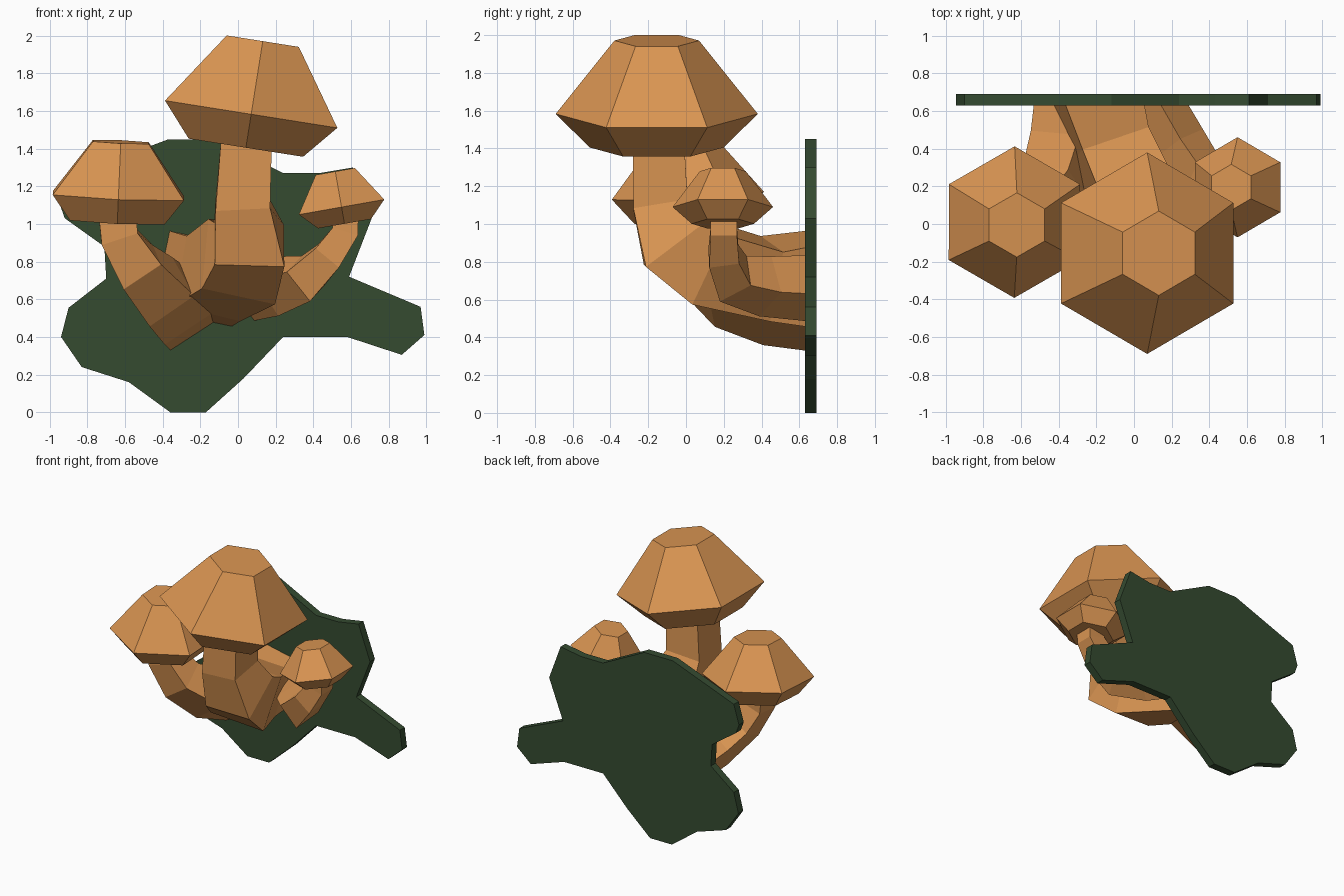
import bpy, bmesh
from math import cos, sin, pi, radians
from mathutils import Vector, Matrix, Euler

if "Cube" in bpy.data.objects:
    bpy.data.objects.remove(bpy.data.objects["Cube"])


def material(name, rgb):
    m = bpy.data.materials.new(name)
    m.diffuse_color = (*rgb, 1)
    m.use_nodes = True
    m.node_tree.nodes["Principled BSDF"].inputs["Base Color"].default_value = m.diffuse_color
    return m


ORANGE = material("fungus_orange", (0.70, 0.30, 0.085))
GREEN = material("moss_green", (0.035, 0.07, 0.03))


def loft(name, rings, mat):
    """Skin a stack of equal-sized vertex rings and cap both ends."""
    bm = bmesh.new()
    loops = [[bm.verts.new(p) for p in ring] for ring in rings]
    n = len(loops[0])
    for a, b in zip(loops, loops[1:]):
        for i in range(n):
            j = (i + 1) % n
            bm.faces.new((a[i], a[j], b[j], b[i]))
    bm.faces.new(loops[0][::-1])
    bm.faces.new(loops[-1])
    bmesh.ops.recalc_face_normals(bm, faces=bm.faces)
    mesh = bpy.data.meshes.new(name)
    bm.to_mesh(mesh)
    bm.free()
    mesh.materials.append(mat)
    obj = bpy.data.objects.new(name, mesh)
    bpy.context.collection.objects.link(obj)
    return obj


def mushroom_cap(name, center, tilt_x, tilt_y, profile):
    """Six-sided cap; profile holds (radius, height) around the widest ring."""
    rot = Euler((radians(tilt_x), radians(tilt_y), 0)).to_matrix()
    rings = [[Vector(center) + rot @ Vector((r * cos(pi / 2 + k * pi / 3),
                                             r * sin(pi / 2 + k * pi / 3), h))
              for k in range(6)] for r, h in profile]
    return loft(name, rings, ORANGE)


def stem(name, path):
    """Square tube swept from the cap down and back into the plate."""
    pts = [Vector(p[:3]) for p in path]
    tangent = Vector((0, 0, -1))
    u, v = Vector((1, 0, 0)), Vector((0, 1, 0))
    rings = []
    for i, p in enumerate(pts):
        if i == 0:
            t = tangent
        elif i == len(pts) - 1:
            t = Vector((0, 1, 0))
        else:
            t = ((p - pts[i - 1]).normalized()
                 + (pts[i + 1] - p).normalized()).normalized()
        turn = tangent.rotation_difference(t)
        u, v, tangent = turn @ u, turn @ v, t
        h = path[i][3] / 2
        rings.append([p + u * h * a + v * h * b
                      for a, b in ((-1, -1), (1, -1), (1, 1), (-1, 1))])
    return loft(name, rings, ORANGE)


# Bark backing plate
outline = [(-0.36, 0), (-0.17, 0), (0.03, 0.18), (0.24, 0.40), (0.58, 0.40),
           (0.87, 0.305), (0.99, 0.41), (0.97, 0.56), (0.59, 0.72),
           (0.71, 1.03), (0.61, 1.30), (0.43, 1.27), (0.24, 1.27),
           (-0.12, 1.45), (-0.37, 1.45), (-0.90, 1.25), (-0.945, 1.10),
           (-0.92, 1.03), (-0.71, 0.88), (-0.70, 0.71), (-0.90, 0.555),
           (-0.94, 0.40), (-0.83, 0.24), (-0.58, 0.16)]
loft("backing_plate", [[(x, y, z) for x, z in outline] for y in (0.63, 0.69)],
     GREEN)

# Caps
mushroom_cap("main_cap", (0.07, -0.155, 1.583), 0, 9,
             [(0.355, -0.18), (0.535, 0), (0.224, 0.393)])
mushroom_cap("left_cap", (-0.635, 0.01, 1.15), 3, 2.5,
             [(0.29, -0.135), (0.403, 0), (0.171, 0.287)])
mushroom_cap("right_cap", (0.55, 0.195, 1.09), 0, -10,
             [(0.165, -0.09), (0.266, 0), (0.122, 0.192)])

# Stems: x, y, z, width
stem("main_stem", [(0.045, -0.145, 1.45, 0.27), (0.025, -0.135, 1.10, 0.29),
                   (0.06, -0.07, 0.89, 0.37), (0.02, 0.07, 0.80, 0.41),
                   (-0.13, 0.42, 0.71, 0.38), (-0.20, 0.64, 0.71, 0.43)])
stem("left_stem", [(-0.64, 0.02, 1.05, 0.20), (-0.63, 0.02, 0.93, 0.20),
                   (-0.53, 0.06, 0.77, 0.24), (-0.41, 0.22, 0.64, 0.29),
                   (-0.34, 0.44, 0.57, 0.31), (-0.31, 0.64, 0.55, 0.32)])
stem("right_stem", [(0.57, 0.20, 1.05, 0.14), (0.57, 0.20, 0.96, 0.14),
                    (0.48, 0.20, 0.83, 0.16), (0.36, 0.25, 0.71, 0.20),
                    (0.23, 0.42, 0.67, 0.23), (0.11, 0.64, 0.66, 0.25)])
